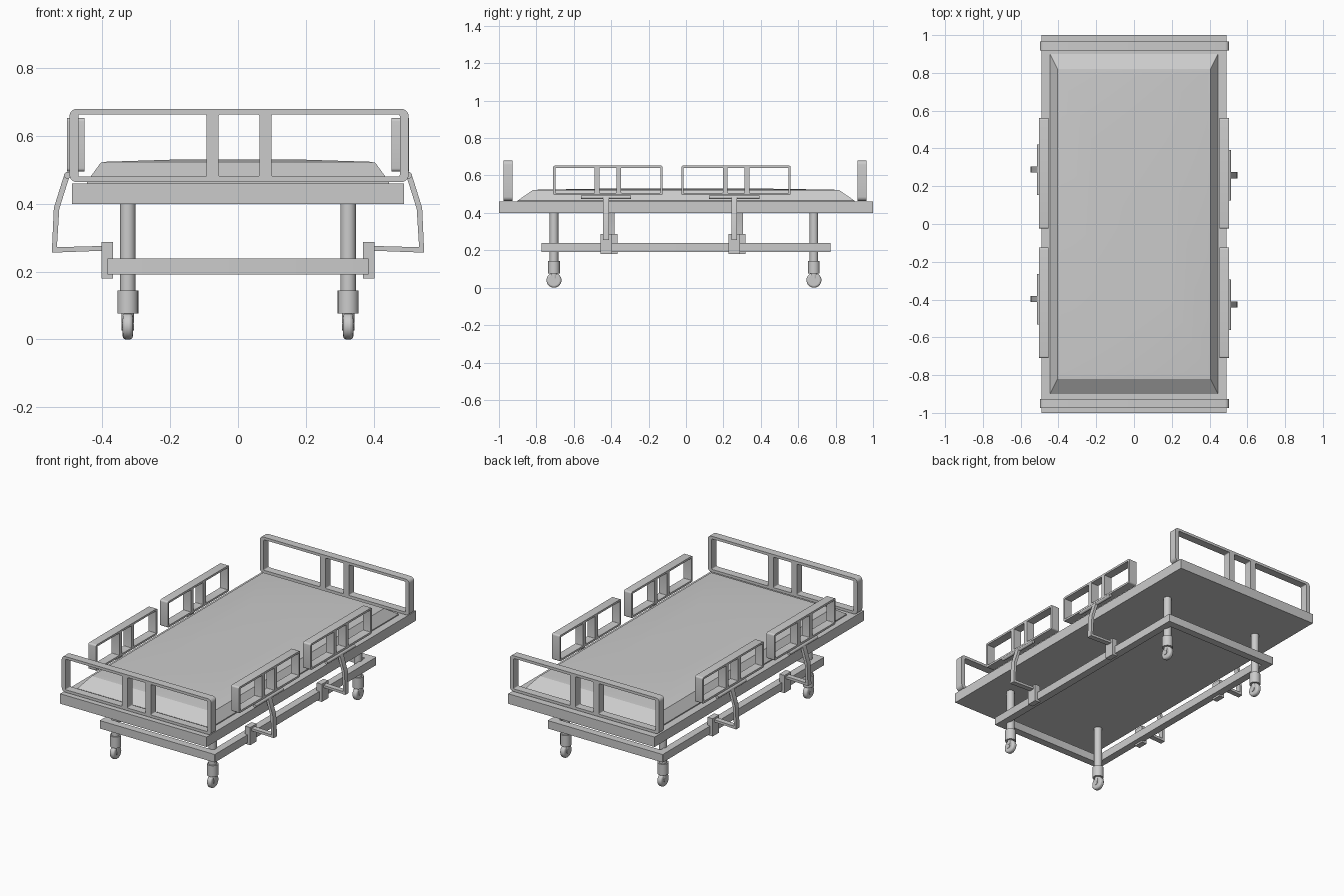
import bpy, bmesh
from math import pi, sin, cos, radians

if "Cube" in bpy.data.objects:
    bpy.data.objects.remove(bpy.data.objects["Cube"])


def finish(ob, angle=35):
    bpy.ops.object.select_all(action='DESELECT')
    ob.select_set(True)
    bpy.context.view_layer.objects.active = ob
    if ob.type == 'CURVE':
        bpy.ops.object.convert(target='MESH')
        ob = bpy.context.object
    bpy.ops.object.shade_smooth_by_angle(angle=radians(angle))
    return ob


def box(name, x0, x1, y0, y1, z0, z1):
    bpy.ops.mesh.primitive_cube_add(size=1, location=((x0 + x1) / 2, (y0 + y1) / 2, (z0 + z1) / 2))
    ob = bpy.context.object
    ob.name = name
    ob.scale = (x1 - x0, y1 - y0, z1 - z0)
    return ob


def cyl(name, loc, r, depth, rot=(0, 0, 0), n=20, bevel=0):
    bpy.ops.mesh.primitive_cylinder_add(vertices=n, radius=r, depth=depth, location=loc, rotation=rot)
    ob = bpy.context.object
    ob.name = name
    if bevel:
        m = ob.modifiers.new("round", 'BEVEL')
        m.width, m.segments = bevel, 3
    return finish(ob)


def rounded_rect(x0, x1, y0, y1, r):
    pts = []
    corners = [(x1 - r, y1 - r), (x0 + r, y1 - r), (x0 + r, y0 + r), (x1 - r, y0 + r)]
    for k, (cx, cy) in enumerate(corners):
        for i in range(6):
            a = pi / 2 * (k + i / 5)
            pts.append((cx + r * cos(a), cy + r * sin(a)))
    return pts


def plate(name, loops, depth, loc, rot):
    """Flat outline with holes, extruded to a solid."""
    cu = bpy.data.curves.new(name, 'CURVE')
    cu.dimensions, cu.fill_mode, cu.extrude = '2D', 'BOTH', depth / 2
    for pts in loops:
        s = cu.splines.new('POLY')
        s.points.add(len(pts) - 1)
        for p, (x, y) in zip(s.points, pts):
            p.co = (x, y, 0, 1)
        s.use_cyclic_u = True
    ob = bpy.data.objects.new(name, cu)
    bpy.context.collection.objects.link(ob)
    ob.location, ob.rotation_euler = loc, rot
    return finish(ob)


def rail(name, w, h, side, edge, r, post_at, post_w, depth, loc, rot):
    """Rounded frame with two uprights, leaving three openings."""
    a, b = post_at - post_w / 2, post_at + post_w / 2
    y0, y1 = -h / 2 + edge, h / 2 - edge
    loops = [rounded_rect(-w / 2, w / 2, -h / 2, h / 2, r)]
    for x0, x1 in ((-w / 2 + side, -b), (-a, a), (b, w / 2 - side)):
        loops.append(rounded_rect(x0, x1, y0, y1, r * 0.25))
    return plate(name, loops, depth, loc, rot)


# Bed deck
box("deck", -0.49, 0.49, -1, 1, 0.40, 0.46)

# Mattress: sloped sides and a slightly crowned top
bm = bmesh.new()
rings = []
for hx, hy, z in ((0.445, 0.9, 0.458), (0.445, 0.9, 0.466), (0.405, 0.82, 0.521),
                  (0.39, 0.79, 0.524), (0.2, 0.4, 0.53), (0.06, 0.12, 0.531)):
    rings.append([bm.verts.new((sx * hx, sy * hy, z)) for sx, sy in ((-1, -1), (1, -1), (1, 1), (-1, 1))])
for lo, hi in zip(rings, rings[1:]):
    for i in range(4):
        j = (i + 1) % 4
        bm.faces.new((lo[i], lo[j], hi[j], hi[i]))
bm.faces.new(rings[-1])
bm.faces.new(rings[0][::-1])
me = bpy.data.meshes.new("mattress")
bm.to_mesh(me)
bm.free()
mattress = bpy.data.objects.new("mattress", me)
bpy.context.collection.objects.link(mattress)
finish(mattress, 25)

# Foot and head boards
for name, y in (("foot_board", -0.951), ("head_board", 0.942)):
    rail(name, 1.0, 0.216, 0.026, 0.016, 0.022, 0.078, 0.036, 0.048,
         (0.003, y, 0.572), (pi / 2, 0, 0))

# Lower chassis frame
plate("lower_frame", [rounded_rect(-0.385, 0.385, -0.772, 0.772, 0.002),
                      rounded_rect(-0.34, 0.34, -0.727, 0.727, 0.002)],
      0.048, (0, 0, 0.215), (0, 0, 0))

# Legs and casters
for x in (-0.325, 0.325):
    for y in (-0.706, 0.684):
        cyl("leg", (x, y, 0.27), 0.023, 0.27, n=16)
        cyl("leg_sleeve", (x, y, 0.11), 0.031, 0.068, n=24)
        cyl("caster_neck", (x, y, 0.064), 0.019, 0.028)
        cyl("caster_wheel", (x, y, 0.04), 0.04, 0.03, (0, pi / 2, 0), 28, 0.01)
        cyl("caster_hub", (x, y, 0.04), 0.014, 0.036, (0, pi / 2, 0))

# Side rails with their pivot rods, bent support arms and clamps
arm_profile = [(0.39, 0.262), (0.549, 0.256), (0.543, 0.388), (0.512, 0.487), (0.495, 0.487),
               (0.527, 0.385), (0.534, 0.272), (0.39, 0.276)]
for s in (-1, 1):
    for rail_y, arm_y in ((-0.4175, -0.427 if s > 0 else -0.398), (0.2675, 0.258 if s > 0 else 0.288)):
        rail("side_rail", 0.585, 0.158, 0.012, 0.012, 0.01, 0.058, 0.026, 0.052,
             (s * 0.478, rail_y, 0.574), (pi / 2, 0, pi / 2))
        cyl("pivot_rod", (s * 0.503, arm_y, 0.484), 0.010, 0.268, (pi / 2, 0, 0), 16)
        plate("support_arm", [[(s * x, z) for x, z in arm_profile]], 0.032,
              (0, arm_y, 0), (pi / 2, 0, 0))
        x0, x1 = sorted((s * 0.368, s * 0.402))
        box("arm_clamp", x0, x1, arm_y - 0.031, arm_y + 0.031, 0.18, 0.287)
